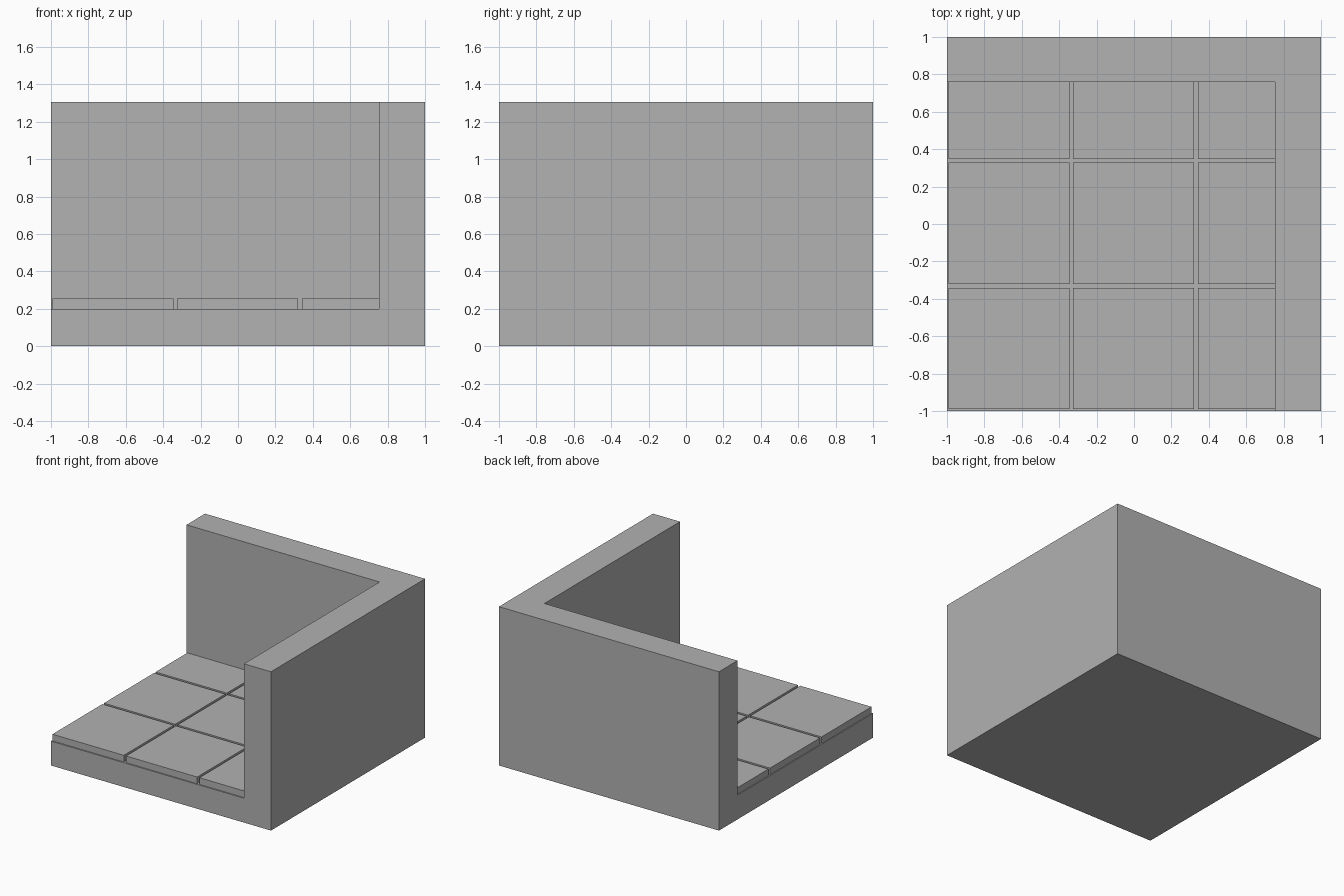
import bpy
import bmesh
from mathutils import Vector

cube = bpy.data.objects.get("Cube")
if cube:
    bpy.data.objects.remove(cube, do_unlink=True)

# One plain stone colour
stone = bpy.data.materials.new("grey_stone")
stone.use_nodes = True
GREY = (0.445, 0.445, 0.445, 1)
stone.diffuse_color = GREY
stone.node_tree.nodes["Principled BSDF"].inputs["Base Color"].default_value = GREY

HEIGHT = 1.305
FLOOR = 0.2
TILE_TOP = 0.255
WALL_X, WALL_Y = 0.755, 0.76


def add_box(bm, low, high):
    low, high = Vector(low), Vector(high)
    verts = bmesh.ops.create_cube(bm, size=1)["verts"]
    for v in verts:
        v.co = (low + high) / 2 + v.co * (high - low)


def finish(name, bm):
    bmesh.ops.recalc_face_normals(bm, faces=bm.faces[:])
    mesh = bpy.data.meshes.new(name)
    bm.to_mesh(mesh)
    bm.free()
    mesh.materials.append(stone)
    obj = bpy.data.objects.new(name, mesh)
    bpy.context.collection.objects.link(obj)
    return obj


# Floor slab with two walls raised from it along the left and back edges
bm = bmesh.new()
add_box(bm, (-1, -1, 0), (1, 1, FLOOR))
for point, normal in (((WALL_X, 0, 0), (1, 0, 0)), ((0, WALL_Y, 0), (0, 1, 0))):
    bmesh.ops.bisect_plane(bm, geom=bm.verts[:] + bm.edges[:] + bm.faces[:],
                           plane_co=point, plane_no=normal)
bm.normal_update()
rim = []
for f in bm.faces:
    c = f.calc_center_median()
    if f.normal.z > 0.9 and (c.x > WALL_X or c.y > WALL_Y):
        rim.append(f)
raised = bmesh.ops.extrude_face_region(bm, geom=rim)["geom"]
bmesh.ops.delete(bm, geom=rim, context="FACES")
bmesh.ops.translate(bm, vec=(0, 0, HEIGHT - FLOOR),
                    verts=[g for g in raised if isinstance(g, bmesh.types.BMVert)])
bmesh.ops.dissolve_limit(bm, angle_limit=0.01, verts=bm.verts[:], edges=bm.edges[:])
finish("corner_walls_and_floor", bm)

# Floor tiles with narrow gaps, the outer rows cut short by the walls
columns = ((-0.993, -0.345), (-0.325, 0.322), (0.342, WALL_X))
rows = ((-0.99, -0.342), (-0.322, 0.328), (0.348, WALL_Y))
for r, (y0, y1) in enumerate(rows, 1):
    for c, (x0, x1) in enumerate(columns, 1):
        bm = bmesh.new()
        add_box(bm, (x0, y0, FLOOR), (x1, y1, TILE_TOP))
        finish(f"floor_tile_row{r}_column{c}", bm)
